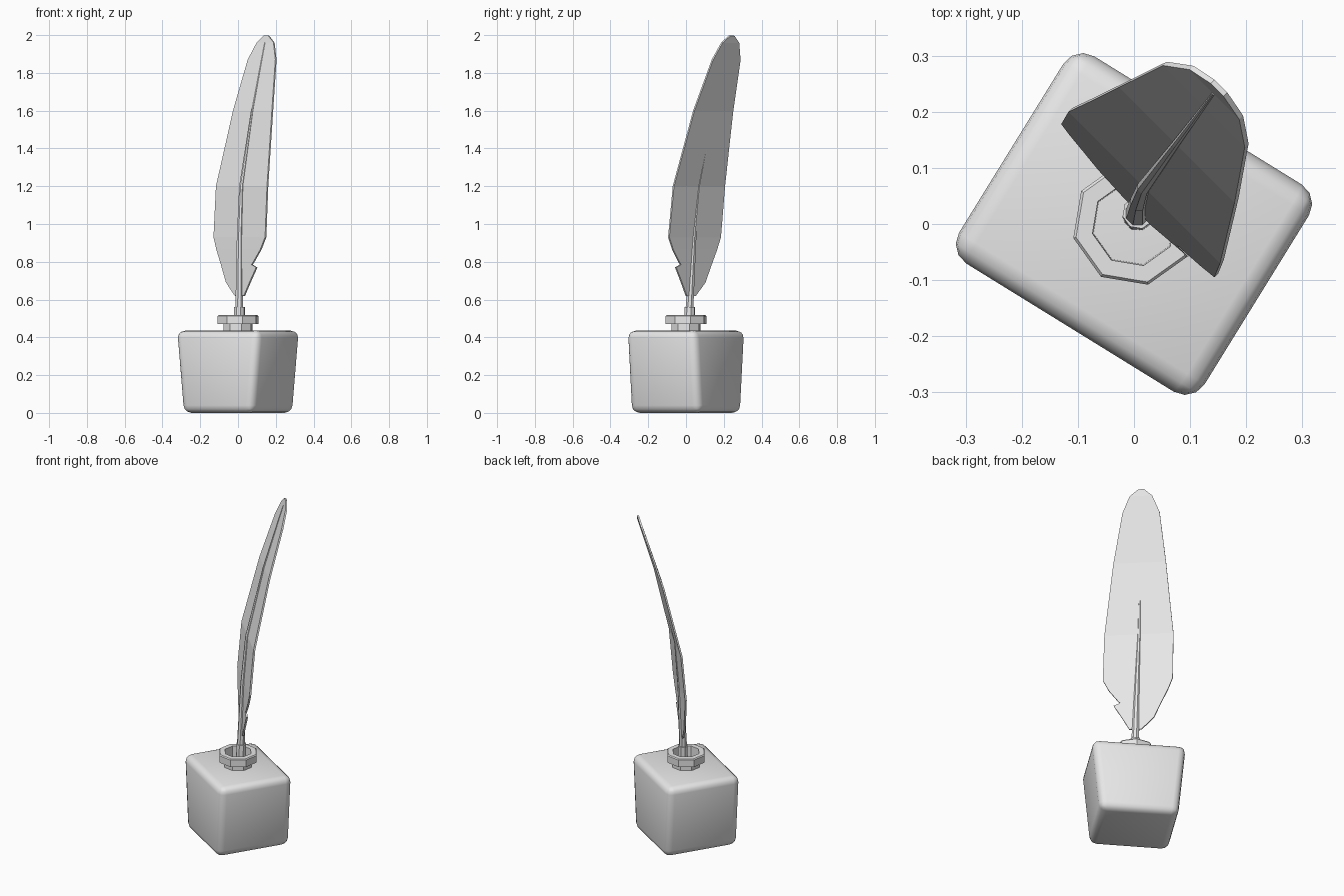
import bpy
import bmesh
from math import cos, sin, pi, radians
from mathutils import Vector, Matrix

cube = bpy.data.objects.get("Cube")
if cube:
    bpy.data.objects.remove(cube, do_unlink=True)

grey = bpy.data.materials.new("light_grey")
grey.use_nodes = True
grey.diffuse_color = (0.8, 0.8, 0.8, 1)
grey.node_tree.nodes["Principled BSDF"].inputs["Base Color"].default_value = (0.8, 0.8, 0.8, 1)


def make_object(name, bm):
    bmesh.ops.recalc_face_normals(bm, faces=bm.faces)
    mesh = bpy.data.meshes.new(name)
    bm.to_mesh(mesh)
    bm.free()
    mesh.materials.append(grey)
    obj = bpy.data.objects.new(name, mesh)
    bpy.context.collection.objects.link(obj)
    return obj


def loft(name, rings, sides=8, turn=0.0, closed=False):
    """Join level rings given as (x, y, z, radius); closed joins last to first."""
    bm = bmesh.new()
    loops = []
    for x, y, z, r in rings:
        angles = [turn + 2 * pi * i / sides for i in range(sides)]
        loops.append([bm.verts.new((x + r * cos(a), y + r * sin(a), z)) for a in angles])
    pairs = list(zip(loops, loops[1:]))
    if closed:
        pairs.append((loops[-1], loops[0]))
    else:
        bm.faces.new(loops[0])
        bm.faces.new(loops[-1])
    for a, b in pairs:
        for i in range(sides):
            j = (i + 1) % sides
            bm.faces.new((a[i], a[j], b[j], b[i]))
    return make_object(name, bm)


# Bottle: rounded block that flares along its long axis only
HEIGHT = 0.435
bm = bmesh.new()
bmesh.ops.create_cube(bm, size=1)
for v in bm.verts:
    half_long = 0.261 if v.co.z > 0 else 0.219
    v.co = (2 * v.co.x * half_long, 2 * v.co.y * 0.217, (v.co.z + 0.5) * HEIGHT)
bmesh.ops.bevel(bm, geom=bm.edges[:], offset=0.04, segments=3, profile=0.5, affect='EDGES')
bmesh.ops.rotate(bm, verts=bm.verts, matrix=Matrix.Rotation(radians(-31.7), 3, 'Z'))
bottle = make_object("bottle", bm)
bpy.ops.object.select_all(action='DESELECT')
bottle.select_set(True)
bpy.context.view_layer.objects.active = bottle
bpy.ops.object.shade_smooth_by_angle(angle=radians(40))

# Open neck with an octagonal rim
outline = [(0.08, 0.425), (0.08, 0.47), (0.111, 0.47), (0.111, 0.512),
           (0.106, 0.518), (0.076, 0.518), (0.074, 0.425)]
loft("neck_and_rim", [(0, 0, z, r) for r, z in outline], turn=radians(13), closed=True)

# Feather spine as (z, x, y), curving back as it rises
SPINE = [(0.43, 0.008, 0.015), (0.62, 0.01, 0.025), (0.92, 0.012, 0.042), (1.2, 0.021, 0.069),
         (1.6, 0.078, 0.146), (1.87, 0.128, 0.213), (1.96, 0.145, 0.236), (2.0, 0.152, 0.243)]


def spine_at(z):
    for (z0, *p), (z1, *q) in zip(SPINE, SPINE[1:]):
        if z <= z1:
            return Vector((*p, z0)).lerp(Vector((*q, z1)), (z - z0) / (z1 - z0))
    return Vector((*SPINE[-1][1:], SPINE[-1][0]))


# Quill: tapered shaft standing just proud of the vane's front
shaft = []
for z, x, y in SPINE[:-1]:
    radius = 0.003 + 0.021 * ((1.96 - z) / 1.53) ** 1.1
    shaft.append((x - 0.003, y - 0.003, z, radius))
loft("quill_shaft", shaft, turn=radians(22.5))
loft("quill_collar", [(0.008, 0.017, 0.43, 0.029), (0.008, 0.02, 0.56, 0.029)],
     turn=radians(13))

# Vane: rows of (height, left half-width, right half-width), notched on the right
VANE = [(0.62, 0.034, 0.034), (0.69, 0.1, 0.075), (0.77, 0.133, 0.125), (0.785, 0.139, 0.09),
        (0.8, 0.146, 0.104), (0.865, 0.174, 0.155), (0.93, 0.196, 0.19), (1.2, 0.19, 0.192),
        (1.4, 0.166, 0.17), (1.6, 0.143, 0.148), (1.87, 0.103, 0.103),
        (1.96, 0.06, 0.065), (1.997, 0.016, 0.016)]
ACROSS = Vector((1, -1, 0)).normalized()
bm = bmesh.new()
rows = []
for z, left, right in VANE:
    c = spine_at(z)
    rows.append([bm.verts.new(c + ACROSS * w) for w in (-left, 0, right)])
for a, b in zip(rows, rows[1:]):
    for i in range(2):
        bm.faces.new((a[i], a[i + 1], b[i + 1], b[i]))
vane = make_object("feather_vane", bm)
solid = vane.modifiers.new("thickness", 'SOLIDIFY')
solid.thickness = 0.01
solid.offset = 0
